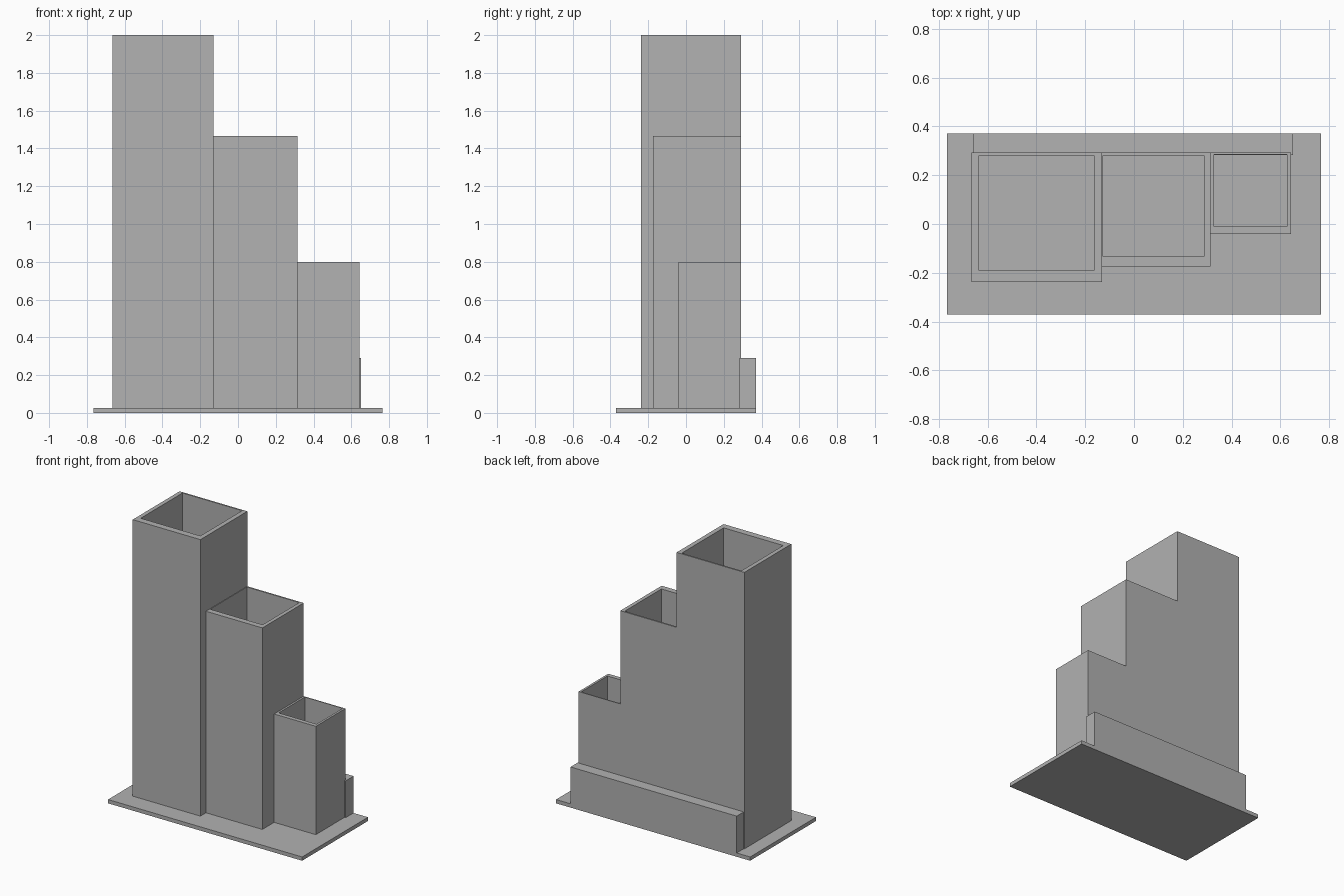
import bpy
import bmesh

if "Cube" in bpy.data.objects:
    bpy.data.objects.remove(bpy.data.objects["Cube"], do_unlink=True)

grey = bpy.data.materials.new("plain grey")
grey.use_nodes = True
colour = (0.445, 0.445, 0.445, 1)
grey.diffuse_color = colour
grey.node_tree.nodes["Principled BSDF"].inputs["Base Color"].default_value = colour


def loft(name, levels):
    """Join rectangles (x0, x1, y0, y1) at given heights, capping both ends."""
    bm = bmesh.new()
    rings = []
    for (x0, x1, y0, y1), z in levels:
        corners = ((x0, y0), (x1, y0), (x1, y1), (x0, y1))
        rings.append([bm.verts.new((x, y, z)) for x, y in corners])
    for low, high in zip(rings, rings[1:]):
        for i in range(4):
            j = (i + 1) % 4
            bm.faces.new((low[i], low[j], high[j], high[i]))
    bm.faces.new(rings[0][::-1])
    bm.faces.new(rings[-1])
    bmesh.ops.recalc_face_normals(bm, faces=bm.faces)
    mesh = bpy.data.meshes.new(name)
    bm.to_mesh(mesh)
    bm.free()
    mesh.materials.append(grey)
    obj = bpy.data.objects.new(name, mesh)
    bpy.context.collection.objects.link(obj)
    return obj


def box(name, rect, z0, z1):
    return loft(name, [(rect, z0), (rect, z1)])


def tower(name, outer, inner, top):
    """Open-topped square tube with a floor just above the plate."""
    return loft(name, [(outer, PLATE), (outer, top), (inner, top), (inner, FLOOR)])


PLATE, FLOOR, BACK = 0.027, 0.05, 0.292

# Base plate and low ledge along the back
box("base_plate", (-0.766, 0.766, -0.371, 0.371), 0, PLATE)
box("back_ledge", (-0.66, 0.652, 0.283, 0.371), PLATE, 0.29)

# Three stepped hollow towers
tower("tall_tower", (-0.665, -0.131, -0.237, BACK),
      (-0.635, -0.164, -0.19, 0.281), 2.0)
tower("middle_tower", (-0.131, 0.314, -0.174, BACK),
      (-0.127, 0.287, -0.133, 0.281), 1.465)
tower("short_tower", (0.314, 0.643, -0.041, BACK),
      (0.328, 0.627, -0.01, 0.285), 0.80)
